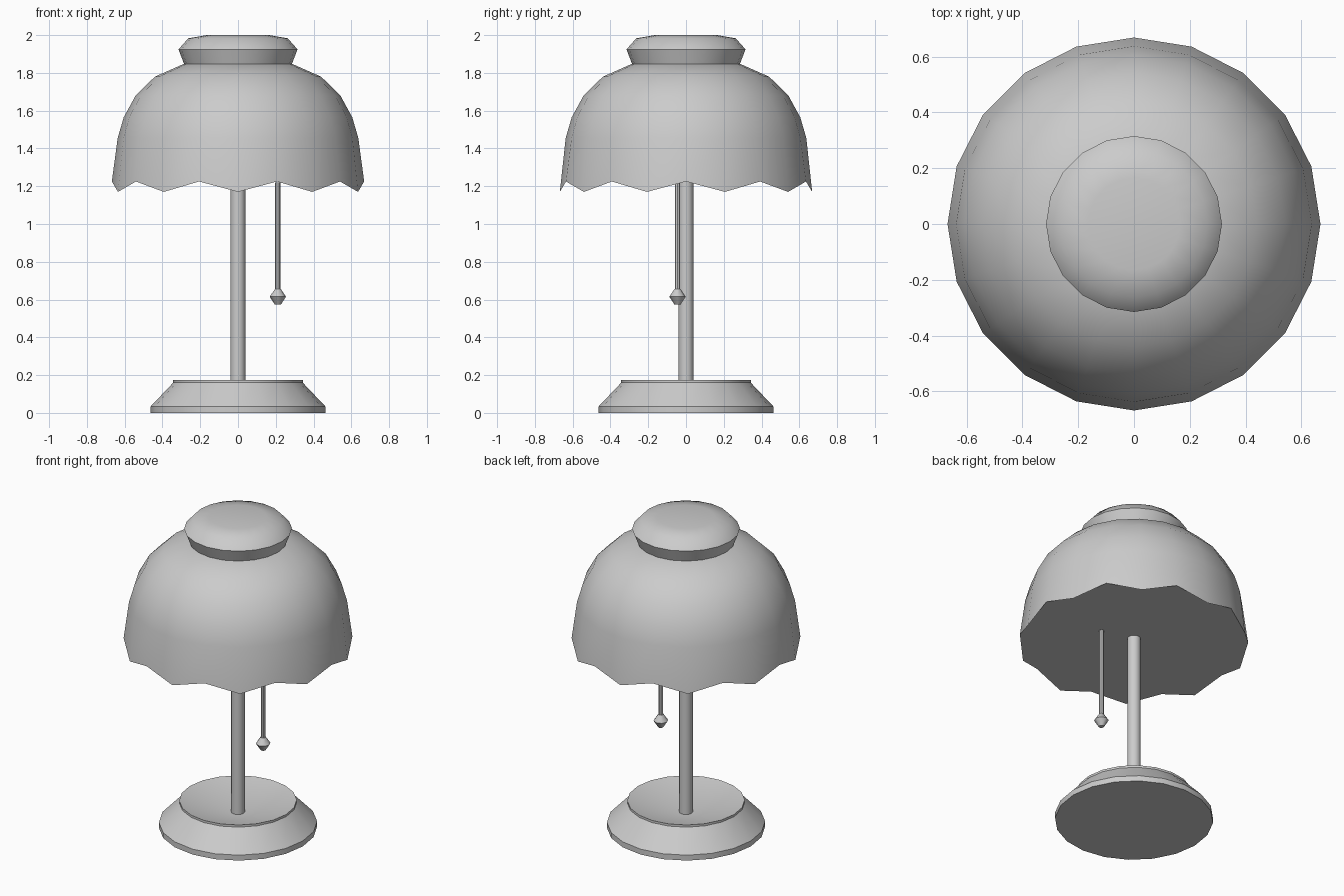
import bpy, bmesh, math

if "Cube" in bpy.data.objects:
    bpy.data.objects.remove(bpy.data.objects["Cube"])


def lathe(name, profile, sides, centre=(0, 0), scallop=0.0, angle=40):
    """Spin (radius, z) points from bottom to top; radius 0 makes a pole point.
    Ends that are not pole points are closed with flat caps."""
    bm = bmesh.new()
    rings = []
    for n, (r, z) in enumerate(profile):
        if r == 0:
            rings.append([bm.verts.new((centre[0], centre[1], z))])
            continue
        ring = []
        for i in range(sides):
            a = 2 * math.pi * i / sides
            dz = scallop if n == 0 and i % 2 else 0
            ring.append(bm.verts.new((centre[0] + r * math.cos(a),
                                      centre[1] + r * math.sin(a), z - dz)))
        rings.append(ring)
    for lo, hi in zip(rings, rings[1:]):
        for i in range(sides):
            j = (i + 1) % sides
            if len(hi) == 1:
                bm.faces.new((lo[i], lo[j], hi[0]))
            else:
                bm.faces.new((lo[i], lo[j], hi[j], hi[i]))
    if len(rings[0]) > 1:
        bm.faces.new(rings[0][::-1])
    if len(rings[-1]) > 1:
        bm.faces.new(rings[-1])
    bmesh.ops.recalc_face_normals(bm, faces=bm.faces)
    mesh = bpy.data.meshes.new(name)
    bm.to_mesh(mesh)
    bm.free()
    obj = bpy.data.objects.new(name, mesh)
    bpy.context.collection.objects.link(obj)
    bpy.ops.object.select_all(action='DESELECT')
    obj.select_set(True)
    bpy.context.view_layer.objects.active = obj
    bpy.ops.object.shade_smooth_by_angle(angle=math.radians(angle))
    return obj


# Base with a dished top
lathe("base", [(0.462, 0), (0.462, 0.035), (0.343, 0.16), (0.343, 0.174), (0, 0.09)], 20)

# Upright pole
lathe("pole", [(0.04, 0.08), (0.04, 1.23)], 12)

# Domed shade with scalloped hem, closed underneath
lathe("shade", [(0.668, 1.225), (0.637, 1.455), (0.605, 1.565), (0.542, 1.68),
                (0.44, 1.78), (0.286, 1.848)], 20, scallop=0.055)

# Cap on top of the shade
lathe("shade_cap", [(0.283, 1.84), (0.315, 1.925), (0.263, 1.983),
                    (0.165, 2.0), (0, 2.0)], 20)

# Pull cord and its bead
cord_at = (0.211, -0.045)
lathe("pull_cord", [(0.014, 0.64), (0.014, 1.22)], 8, cord_at)
lathe("pull_bead", [(0.016, 0.573), (0.043, 0.615), (0.016, 0.655)], 8, cord_at)
